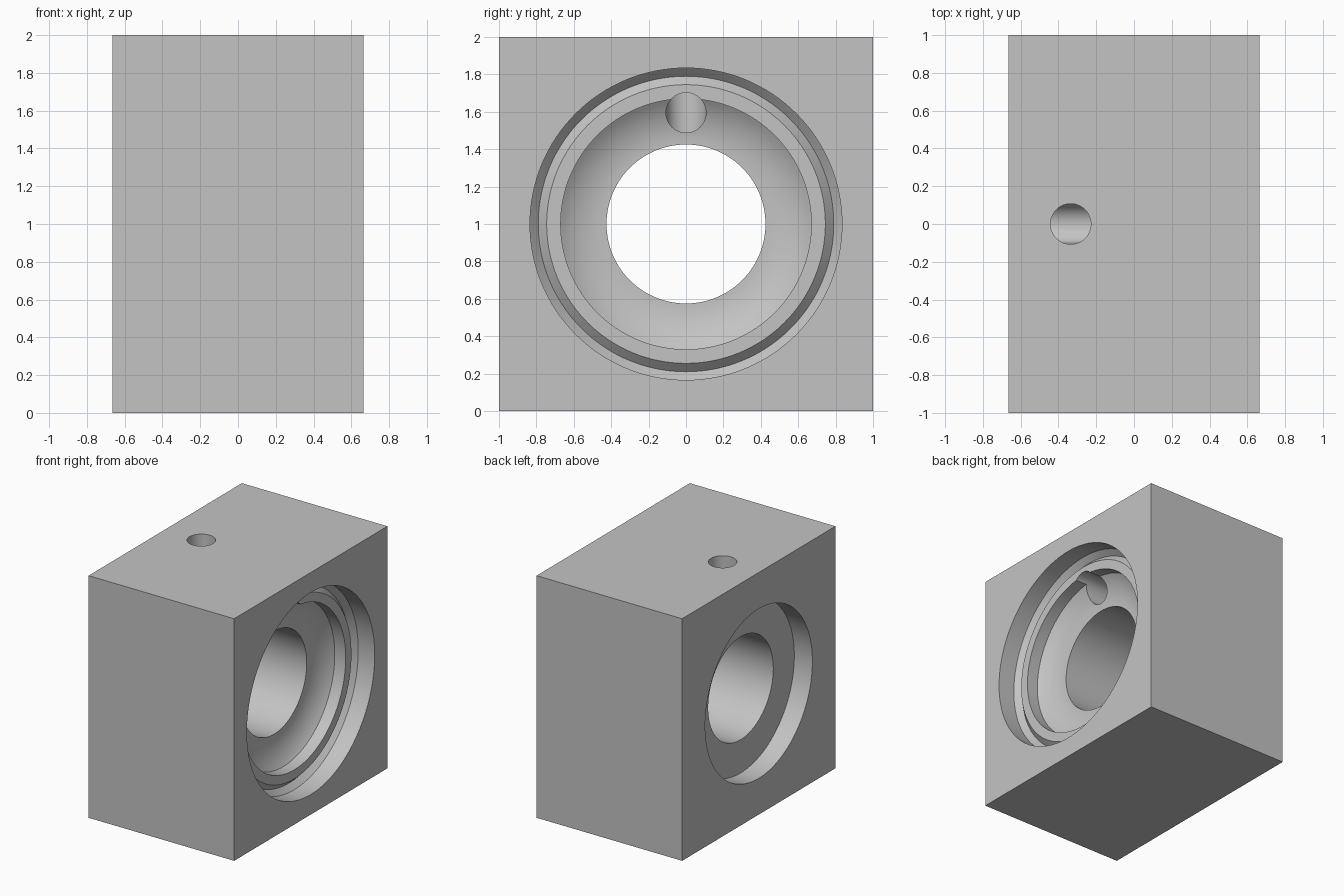
import bpy, bmesh, math

cube = bpy.data.objects.get("Cube")
if cube:
    bpy.data.objects.remove(cube, do_unlink=True)

HALF_X = 0.665
AXIS_Z = 1.0
SIDES = 128


def make_object(name, bm):
    bmesh.ops.recalc_face_normals(bm, faces=bm.faces[:])
    mesh = bpy.data.meshes.new(name)
    bm.to_mesh(mesh)
    bm.free()
    obj = bpy.data.objects.new(name, mesh)
    bpy.context.collection.objects.link(obj)
    return obj


def loft(name, rings):
    """Closed solid skinned through rings of equal point count."""
    bm = bmesh.new()
    loops = [[bm.verts.new(p) for p in ring] for ring in rings]
    for a, b in zip(loops, loops[1:]):
        for i in range(len(a)):
            j = (i + 1) % len(a)
            bm.faces.new((a[i], a[j], b[j], b[i]))
    bm.faces.new(loops[0])
    bm.faces.new(loops[-1])
    return make_object(name, bm)


def circle(count):
    steps = [2 * math.pi * i / count for i in range(count)]
    return [(math.cos(t), math.sin(t)) for t in steps]


# Rectangular housing block
bm = bmesh.new()
bmesh.ops.create_cube(bm, size=1)
bmesh.ops.scale(bm, vec=(2 * HALF_X, 2, 2), verts=bm.verts[:])
bmesh.ops.translate(bm, vec=(0, 0, AXIS_Z), verts=bm.verts[:])
block = make_object("housing_block", bm)

# Stepped bore: (depth from the right face, radius)
profile = [(-0.1, 0.834), (0.15, 0.834), (0.195, 0.79), (0.15, 0.745), (0.15, 0.67)]

# Dished floor, an arc that flattens towards the bore
rim_r, bore_r, rim_d, floor_d = 0.67, 0.425, 0.25, 0.335
span, drop = rim_r - bore_r, floor_d - rim_d
sweep = 2 * math.atan(drop / span)
arc_r = span / math.sin(sweep)
for i in range(13):
    t = sweep * (1 - i / 12)
    profile.append((floor_d - arc_r * (1 - math.cos(t)), bore_r + arc_r * math.sin(t)))

# Bore and left counterbore
back = 2 * HALF_X
profile += [(back - 0.165, bore_r), (back - 0.165, 0.70), (back + 0.1, 0.70)]
bore_cutter = loft("bore_cutter", [
    [(HALF_X - d, r * c, AXIS_Z + r * s) for c, s in circle(SIDES)] for d, r in profile])

# Elbow passage from the top face to the dished floor
px, pz, pr = -0.335, 1.595, 0.107
ring = circle(48)
passage_cutter = loft("passage_cutter", [
    [(px + pr * c, pr * s, 2.1) for c, s in ring],
    [(px + pr * c, pr * s, pz + pr * c) for c, s in ring],
    [(0.6, pr * s, pz + pr * c) for c, s in ring]])

# Cut the block
bpy.ops.object.select_all(action='DESELECT')
bpy.context.view_layer.objects.active = block
block.select_set(True)
for cutter in (bore_cutter, passage_cutter):
    cutter.hide_render = True
    mod = block.modifiers.new(cutter.name, 'BOOLEAN')
    mod.operation = 'DIFFERENCE'
    mod.solver = 'EXACT'
    mod.object = cutter
    bpy.ops.object.modifier_apply(modifier=mod.name)
    bpy.data.objects.remove(cutter, do_unlink=True)

# Grey finish
grey = bpy.data.materials.new("plain_grey")
grey.use_nodes = True
colour = (0.55, 0.55, 0.55, 1)
grey.diffuse_color = colour
grey.node_tree.nodes["Principled BSDF"].inputs["Base Color"].default_value = colour
block.data.materials.clear()
block.data.materials.append(grey)
bpy.ops.object.shade_smooth_by_angle(angle=math.radians(30))
